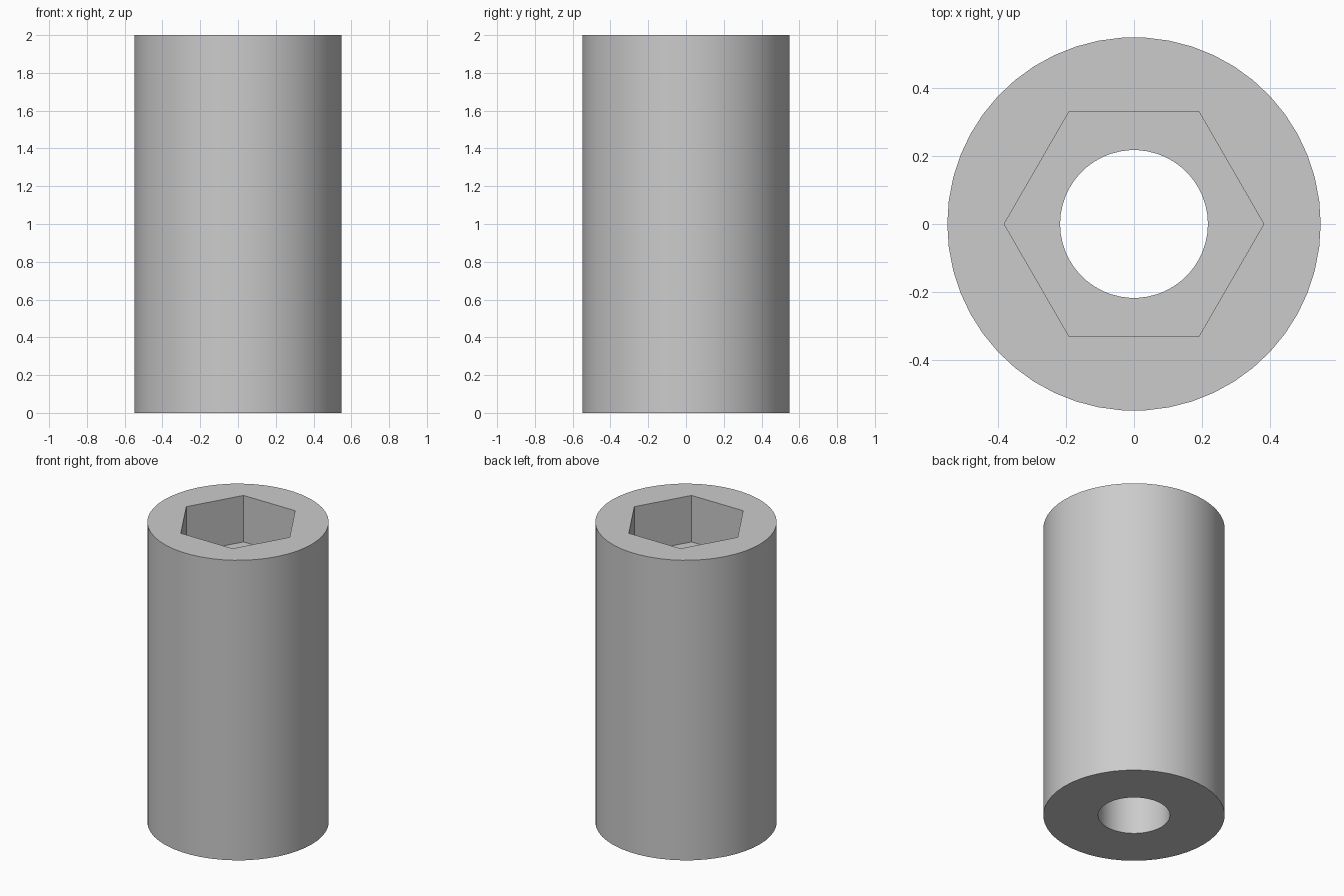
import bpy
import bmesh
from math import cos, sin, pi, radians

# Remove the default cube
cube = bpy.data.objects.get("Cube")
if cube:
    bpy.data.objects.remove(cube, do_unlink=True)

HEIGHT = 2.0
OUTER_R = 0.548
HEX_R = 0.381
BORE_R = 0.217
SOCKET_FLOOR = HEIGHT - 0.31
SIDES = 50

# Plain grey
grey = bpy.data.materials.new("plain_grey")
grey.use_nodes = True
colour = (0.6, 0.6, 0.6, 1.0)
grey.diffuse_color = colour
grey.node_tree.nodes["Principled BSDF"].inputs["Base Color"].default_value = colour

bm = bmesh.new()


def ring(radius, z, sides):
    """Closed loop of vertices and edges, first corner on +x."""
    verts = [bm.verts.new((radius * cos(2 * pi * i / sides),
                           radius * sin(2 * pi * i / sides), z))
             for i in range(sides)]
    edges = [bm.edges.new((verts[i - 1], verts[i])) for i in range(sides)]
    return verts, edges


def wall(lower, upper):
    """Quads between two matching rings."""
    a, b = lower[0], upper[0]
    for i in range(len(a)):
        bm.faces.new((a[i - 1], a[i], b[i], b[i - 1]))


def flat_band(outer, inner):
    """Flat face region between two rings at the same height."""
    bmesh.ops.triangle_fill(bm, edges=outer[1] + inner[1], use_beauty=True)


outer_low = ring(OUTER_R, 0, SIDES)
outer_high = ring(OUTER_R, HEIGHT, SIDES)
hex_high = ring(HEX_R, HEIGHT, 6)
hex_low = ring(HEX_R, SOCKET_FLOOR, 6)
bore_high = ring(BORE_R, SOCKET_FLOOR, SIDES)
bore_low = ring(BORE_R, 0, SIDES)

# Outer barrel, hexagonal socket and round bore
wall(outer_low, outer_high)
wall(hex_low, hex_high)
wall(bore_low, bore_high)

# Top rim, socket floor and base
flat_band(outer_high, hex_high)
flat_band(hex_low, bore_high)
flat_band(outer_low, bore_low)

bmesh.ops.recalc_face_normals(bm, faces=bm.faces[:])

mesh = bpy.data.meshes.new("hex_socket_sleeve")
bm.to_mesh(mesh)
bm.free()
mesh.materials.append(grey)

sleeve = bpy.data.objects.new("hex_socket_sleeve", mesh)
bpy.context.collection.objects.link(sleeve)

# Smooth round walls, crisp rims and hexagon corners
bpy.ops.object.select_all(action='DESELECT')
sleeve.select_set(True)
bpy.context.view_layer.objects.active = sleeve
bpy.ops.object.shade_smooth_by_angle(angle=radians(30))
